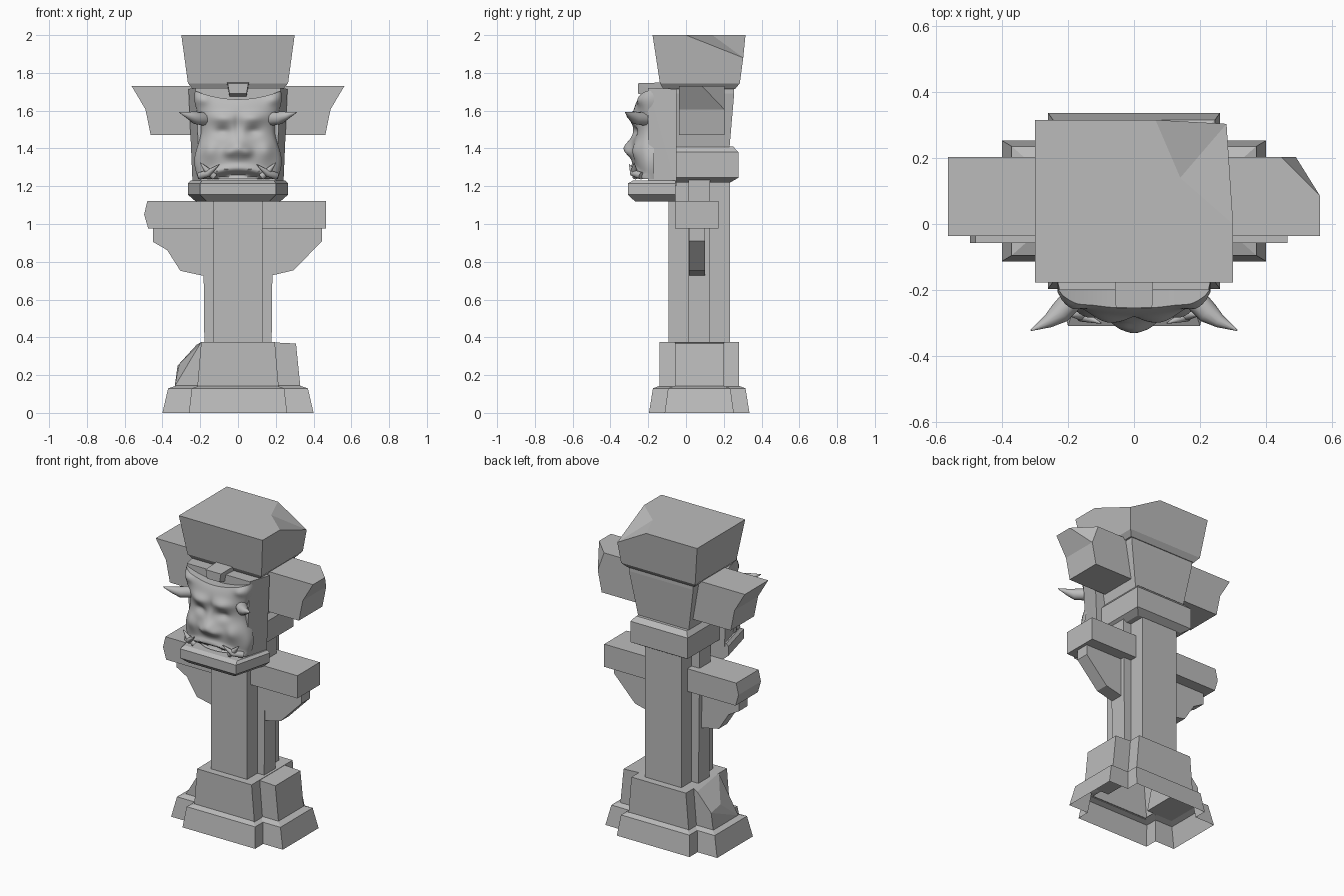
import bpy, bmesh, math
from mathutils import Vector

cube = bpy.data.objects.get("Cube")
if cube:
    bpy.data.objects.remove(cube)

GREY = 0.5
stone = bpy.data.materials.new("grey_stone")
stone.use_nodes = True
stone.diffuse_color = (GREY, GREY, GREY, 1)
stone.node_tree.nodes["Principled BSDF"].inputs["Base Color"].default_value = (GREY, GREY, GREY, 1)
CY = 0.07  # depth centre of the pillar


def finish(name, bm, smooth=False):
    bmesh.ops.recalc_face_normals(bm, faces=bm.faces)
    mesh = bpy.data.meshes.new(name)
    bm.to_mesh(mesh)
    bm.free()
    ob = bpy.data.objects.new(name, mesh)
    bpy.context.collection.objects.link(ob)
    mesh.materials.append(stone)
    if smooth:
        bpy.ops.object.select_all(action='DESELECT')
        ob.select_set(True)
        bpy.context.view_layer.objects.active = ob
        bpy.ops.object.shade_smooth_by_angle(angle=math.radians(50))
    return ob


def loft(name, rings, bottom=True, top=True, smooth=False):
    """Skin a list of equal-length point rings."""
    bm = bmesh.new()
    vs = [[bm.verts.new(p) for p in r] for r in rings]
    n = len(vs[0])
    for a, b in zip(vs, vs[1:]):
        for i in range(n):
            j = (i + 1) % n
            bm.faces.new((a[i], a[j], b[j], b[i]))
    if bottom:
        bm.faces.new(vs[0][::-1])
    if top:
        bm.faces.new(vs[-1])
    return finish(name, bm, smooth)


def cross(z, ax, ay, bx, by):
    """Plus-shaped ring: side arms ax by ay, front and back arms bx by by."""
    pts = [(ax, -ay), (ax, ay), (bx, ay), (bx, by), (-bx, by), (-bx, ay),
           (-ax, ay), (-ax, -ay), (-bx, -ay), (-bx, -by), (bx, -by), (bx, -ay)]
    return [(x, y + CY, z) for x, y in pts]


def rect(z, hx, y0, y1):
    return [(-hx, y0, z), (hx, y0, z), (hx, y1, z), (-hx, y1, z)]


def prism(name, profile, y0, y1, chip=None):
    """Extrude an x-z profile in depth, optionally cutting off one corner."""
    bm = bmesh.new()
    f = bm.faces.new([bm.verts.new((x, y0, z)) for x, z in profile])
    ext = bmesh.ops.extrude_face_region(bm, geom=[f])["geom"]
    bmesh.ops.translate(bm, vec=(0, y1 - y0, 0),
                        verts=[g for g in ext if isinstance(g, bmesh.types.BMVert)])
    if chip:
        a, b, c = map(Vector, chip)
        no = (b - a).cross(c - a)
        if no.y < 0:
            no = -no
        bmesh.ops.bisect_plane(bm, geom=bm.verts[:] + bm.edges[:] + bm.faces[:], dist=1e-5,
                               plane_co=a, plane_no=no, clear_outer=True)
        bmesh.ops.holes_fill(bm, edges=[e for e in bm.edges if e.is_boundary])
    return finish(name, bm)


def hull(name, pts):
    bm = bmesh.new()
    for p in pts:
        bm.verts.new(p)
    bmesh.ops.convex_hull(bm, input=bm.verts)
    bmesh.ops.dissolve_limit(bm, angle_limit=0.01, verts=bm.verts, edges=bm.edges)
    return finish(name, bm)


# Stepped base, hollow underneath
loft("plinth", [cross(0, .40, .183, .26, .266), cross(.13, .37, .165, .245, .245),
                cross(.145, .325, .125, .2, .205)], bottom=False, top=False)
loft("base_core", [rect(.14, .215, -.14, .28), rect(.375, .195, -.14, .28)], bottom=False)
hull("base_left_arm", [(x, y, z) for y in (-.057, .2)
                       for x, z in ((.15, .14), (.33, .14), (.307, .367), (.15, .375))])
hull("base_broken_arm", [(x, y, z) for y in (-.057, .2)
                         for x, z in ((-.15, .14), (-.335, .14), (-.195, .375))]
     + [(-.32, .2, .25), (-.31, .09, .26), (-.22, .2, .36)])

# Pillar shaft
loft("column", [cross(.36, .178, .057, .13, .163), cross(1.24, .187, .057, .13, .163)])

# Moulding and upper body behind the mask
loft("collar", [rect(1.22, .165, -.056, .235), rect(1.245, .205, -.056, .277),
                rect(1.38, .205, -.056, .277), rect(1.41, .18, -.056, .25)])
loft("upper_body", [rect(1.4, .18, -.056, .23), rect(1.69, .23, -.056, .255),
                    rect(1.73, .23, -.056, .255)])

# Capstone with a broken back corner
bm = bmesh.new()
low = [bm.verts.new(p) for p in rect(1.715, .24, -.12, .26)]
mid = [bm.verts.new(p) for p in rect(1.745, .265, -.138, .285)]
fl, fr, re, notch, be, bl = [bm.verts.new((x, y, 2)) for x, y in (
    (-.3, -.177), (.3, -.177), (.3, 0), (.14, .14), (.065, .315), (-.3, .315))]
corner = bm.verts.new((.28, .303, 1.88))
for i in range(4):
    bm.faces.new((low[i], low[i - 1], mid[i - 1], mid[i]))
for f in (low, (fl, fr, re, notch, be, bl), (mid[0], mid[1], fr, fl), (mid[1], mid[2], corner, re, fr),
          (mid[2], mid[3], bl, be, corner), (mid[3], mid[0], fl, bl),
          (re, corner, notch), (notch, corner, be)):
    bm.faces.new(f)
finish("capstone", bm)

# Upper cross beams with flared ends, one chipped
flare = [(.15, 1.47), (.462, 1.47), (.49, 1.607), (.563, 1.73), (.15, 1.73)]
prism("upper_beam_left", flare, -.037, .203,
      chip=((.445, .203, 1.73), (.563, .085, 1.73), (.49, .203, 1.605)))
prism("upper_beam_right", [(-x, z) for x, z in flare], -.037, .203)

# Lower cross beam and its brackets
prism("lower_beam", [(-.475, .975), (.465, .975), (.465, 1.122), (-.48, 1.122), (-.497, 1.05)],
      -.057, .172)
prism("bracket_left", [(.1, .99), (.445, .99), (.445, .91), (.295, .755), (.18, .728), (.1, .72)],
      .015, .1)
prism("bracket_right", [(-.1, .99), (-.45, .99), (-.45, .905), (-.375, .862), (-.305, .752),
                        (-.18, .725), (-.1, .72)], .015, .1)

# Mask backing block, top peg and chin shelf
hull("mask_block", [(s * x, y, z) for s in (-1, 1) for x, y, z in (
    (.262, -.05, 1.715), (.225, -.2, 1.72), (.24, -.05, 1.2), (.2, -.2, 1.2))])
hull("mask_peg", [(s * x, y, z) for s in (-1, 1) for x, y, z in (
    (.06, -.1, 1.75), (.055, -.253, 1.745), (.045, -.253, 1.69), (.045, -.1, 1.65))])
shelf = ((1.12, .165, .225, -.27), (1.155, .2, .265, -.308), (1.215, .2, .265, -.308),
         (1.23, .19, .25, -.28))
loft("chin_shelf", [[(-f, y, z), (f, y, z), (b, -.055, z), (-b, -.055, z)] for z, f, b, y in shelf])

# Mask face: a domed grid shaped by soft bumps (x, z, width, height, depth)
BUMPS = [(0, 1.40, .05, .045, .045), (.05, 1.38, .03, .025, .018), (.08, 1.56, .06, .03, .022),
         (.08, 1.49, .04, .025, -.022), (.15, 1.39, .045, .05, .022), (0, 1.52, .02, .05, -.012),
         (.19, 1.66, .04, .03, .02)]
N = 40


def face_point(s, t):
    x = s * (.213 + .018 * math.cos(2 * math.pi * (t + .6) / 1.45))
    top = 1.66 + .045 * s * s
    z = 1.237 + (top - 1.237) * (t + 1) / 2
    d = .085 * max(0, 1 - s * s) ** .6 * (1 - .35 * t ** 4)
    for bx, bz, w, h, amp in BUMPS:
        d += amp * math.exp(-((abs(x) - bx) / w) ** 2 - ((z - bz) / h) ** 2)
    lip = z - (1.295 - 1.3 * x * x)
    d += .018 * math.exp(-(lip / .018) ** 2) - .025 * math.exp(-((lip + .038) / .014) ** 2)
    return x, -.2 - d, z


bm = bmesh.new()
bmesh.ops.create_grid(bm, x_segments=N, y_segments=N, size=1)
for v in bm.verts:
    v.co = face_point(v.co.x, v.co.y)
rim = bmesh.ops.extrude_edge_only(bm, edges=[e for e in bm.edges if e.is_boundary])["geom"]
for v in rim:
    if isinstance(v, bmesh.types.BMVert):
        v.co.y = -.17
finish("mask_face", bm, smooth=True)


def horn(name, path, radii):
    """Round tapering horn through a few points."""
    pts = [Vector(p) for p in path]
    rings = []
    for i, (p, r) in enumerate(zip(pts, radii)):
        d = (pts[min(i + 1, len(pts) - 1)] - pts[max(i - 1, 0)]).normalized()
        u = d.cross(Vector((0, 0, 1))).normalized()
        w = d.cross(u)
        rings.append([p + r * (u * math.cos(a) + w * math.sin(a))
                      for a in (k * math.tau / 12 for k in range(12))])
    loft(name, rings, smooth=True)


# Horns and crossed tusks on both sides
for side, s in (("left", 1), ("right", -1)):
    horn(f"horn_{side}", [(s * .17, -.21, 1.555), (s * .225, -.27, 1.562), (s * .26, -.295, 1.575),
                          (s * .312, -.322, 1.592)], (.036, .033, .02, .002))
    horn(f"long_tusk_{side}", [(s * .2, -.235, 1.255), (s * .155, -.28, 1.27), (s * .1, -.3, 1.315)],
         (.02, .018, .002))
    horn(f"short_tusk_{side}", [(s * .125, -.265, 1.25), (s * .165, -.275, 1.285),
                                (s * .2, -.275, 1.325)], (.018, .016, .002))
